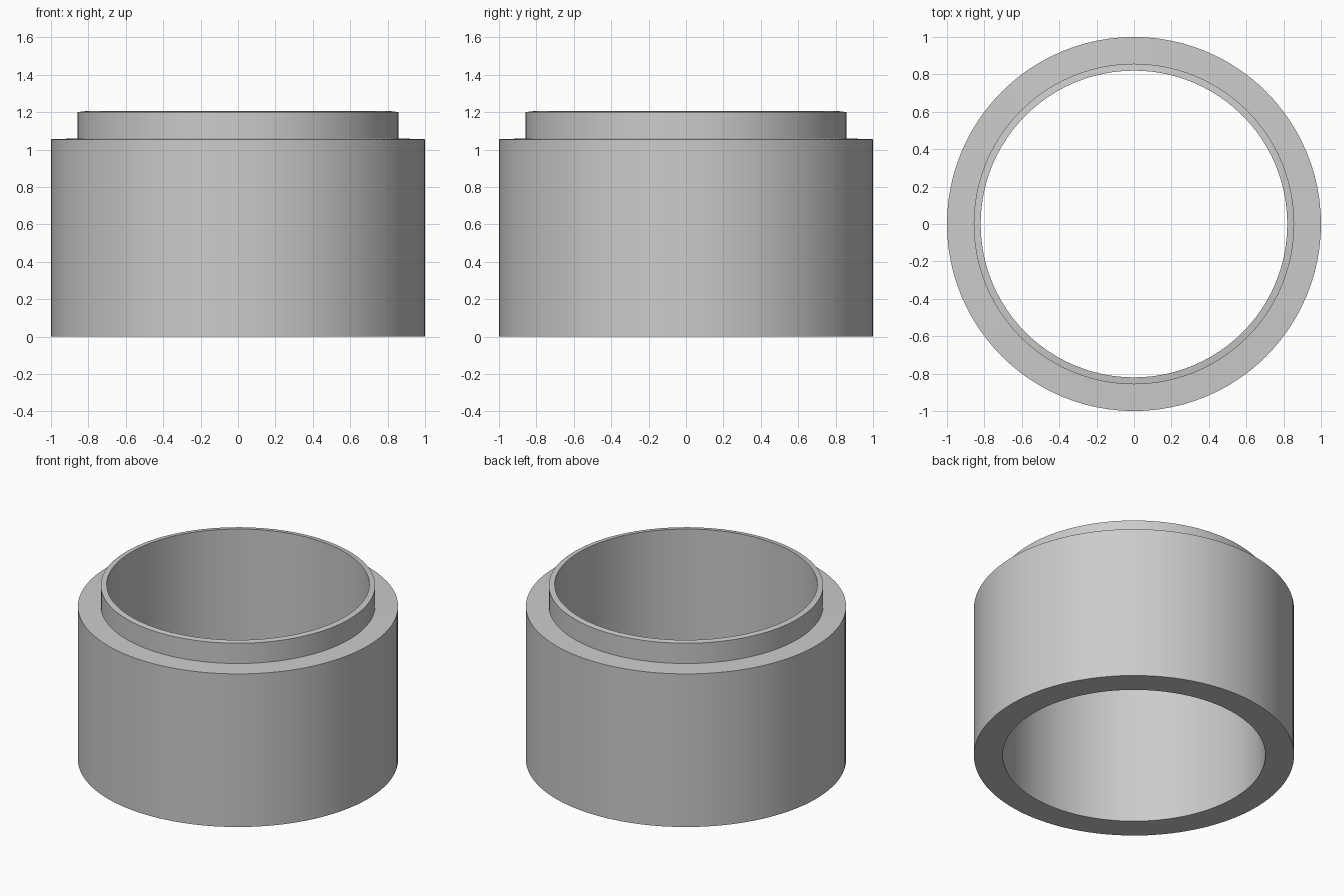
import bpy
import bmesh
from math import tau, radians
from mathutils import Matrix, Vector

cube = bpy.data.objects.get("Cube")
if cube:
    bpy.data.objects.remove(cube, do_unlink=True)

SEGMENTS = 96

grey = bpy.data.materials.new("plain_grey")
grey.use_nodes = True
COLOUR = (0.6, 0.6, 0.6, 1)
grey.diffuse_color = COLOUR
grey.node_tree.nodes["Principled BSDF"].inputs["Base Color"].default_value = COLOUR


def lathe(name, profile):
    """Revolve a closed (radius, height) profile around z."""
    bm = bmesh.new()
    rings = []
    for i in range(SEGMENTS):
        turn = Matrix.Rotation(tau * i / SEGMENTS, 3, "Z")
        rings.append([bm.verts.new(turn @ Vector((r, 0, z))) for r, z in profile])
    n = len(profile)
    for i in range(SEGMENTS):
        a, b = rings[i], rings[(i + 1) % SEGMENTS]
        for j in range(n):
            k = (j + 1) % n
            bm.faces.new((a[j], b[j], b[k], a[k]))
    bmesh.ops.recalc_face_normals(bm, faces=bm.faces)
    mesh = bpy.data.meshes.new(name)
    bm.to_mesh(mesh)
    bm.free()
    mesh.materials.append(grey)
    obj = bpy.data.objects.new(name, mesh)
    bpy.context.collection.objects.link(obj)
    return obj


# Thick sleeve with a shallow shoulder and a thin raised collar
sleeve = lathe("stepped_sleeve", [
    (0.82, 0), (1, 0), (1, 1.055),
    (0.857, 1.06), (0.857, 1.2), (0.82, 1.205),
])
bpy.ops.object.select_all(action="DESELECT")
sleeve.select_set(True)
bpy.context.view_layer.objects.active = sleeve
bpy.ops.object.shade_smooth_by_angle(angle=radians(30))
